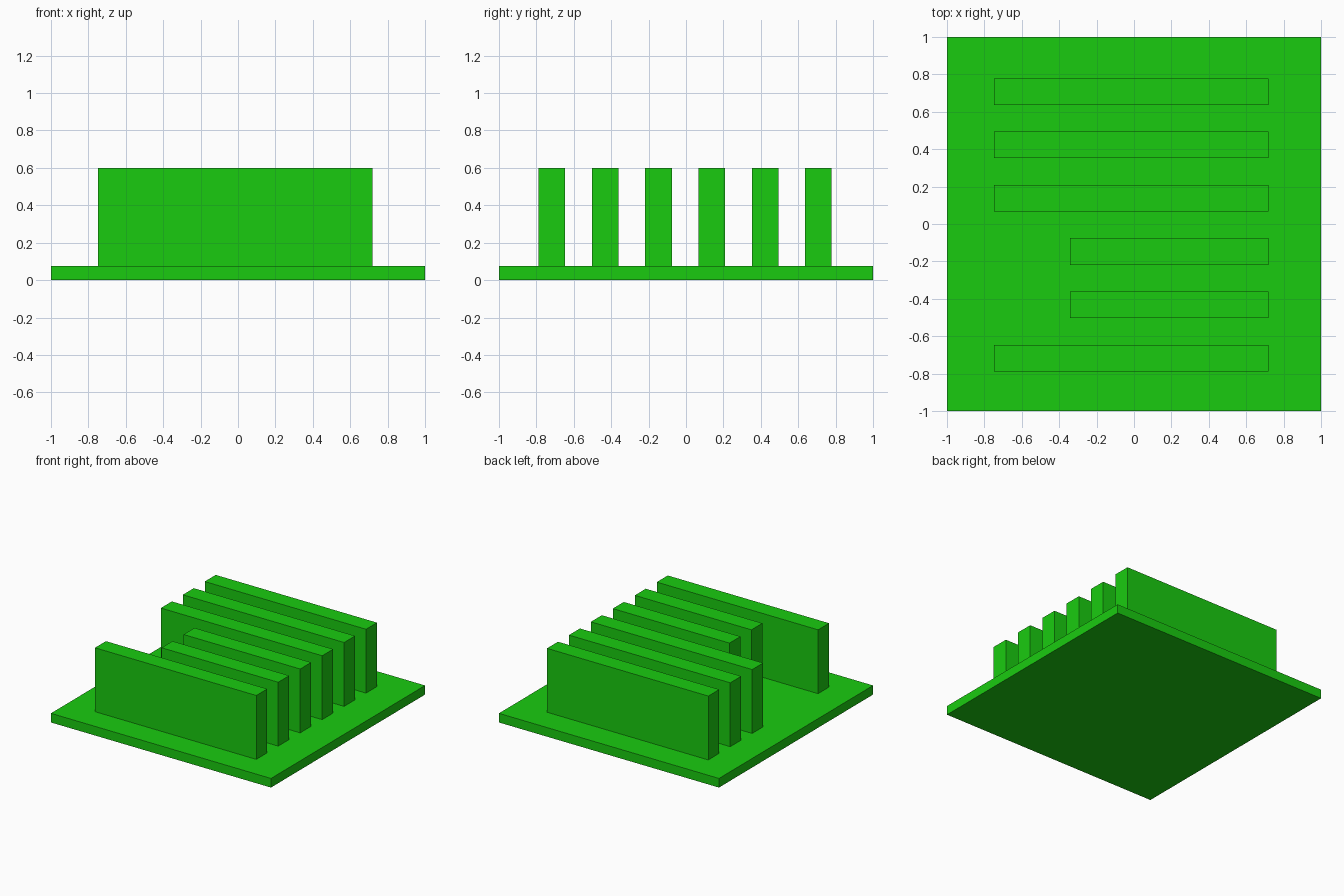
import bpy

if "Cube" in bpy.data.objects:
    bpy.data.objects.remove(bpy.data.objects["Cube"])

green = bpy.data.materials.new("green")
green.diffuse_color = (0.01, 0.6, 0.005, 1)
green.use_nodes = True
green.node_tree.nodes["Principled BSDF"].inputs["Base Color"].default_value = green.diffuse_color


def box(name, x0, x1, y0, y1, z0, z1):
    bpy.ops.mesh.primitive_cube_add(
        size=1, location=((x0 + x1) / 2, (y0 + y1) / 2, (z0 + z1) / 2))
    obj = bpy.context.object
    obj.name = name
    obj.scale = (x1 - x0, y1 - y0, z1 - z0)
    bpy.ops.object.transform_apply(location=False, rotation=False, scale=True)
    obj.data.materials.append(green)


PLATE_TOP = 0.075
FIN_TOP = 0.6
FIN_WIDTH = 0.142
FIRST_Y = -0.717
PITCH = 0.285

# Square base plate
box("base_plate", -1, 1, -1, 1, 0, PLATE_TOP)

# Six upright fins, front to back; the second and third are shorter
for i in range(6):
    left = -0.342 if i in (1, 2) else -0.748
    y = FIRST_Y + i * PITCH
    box(f"fin_{i + 1}", left, 0.718, y - FIN_WIDTH / 2, y + FIN_WIDTH / 2,
        PLATE_TOP, FIN_TOP)
